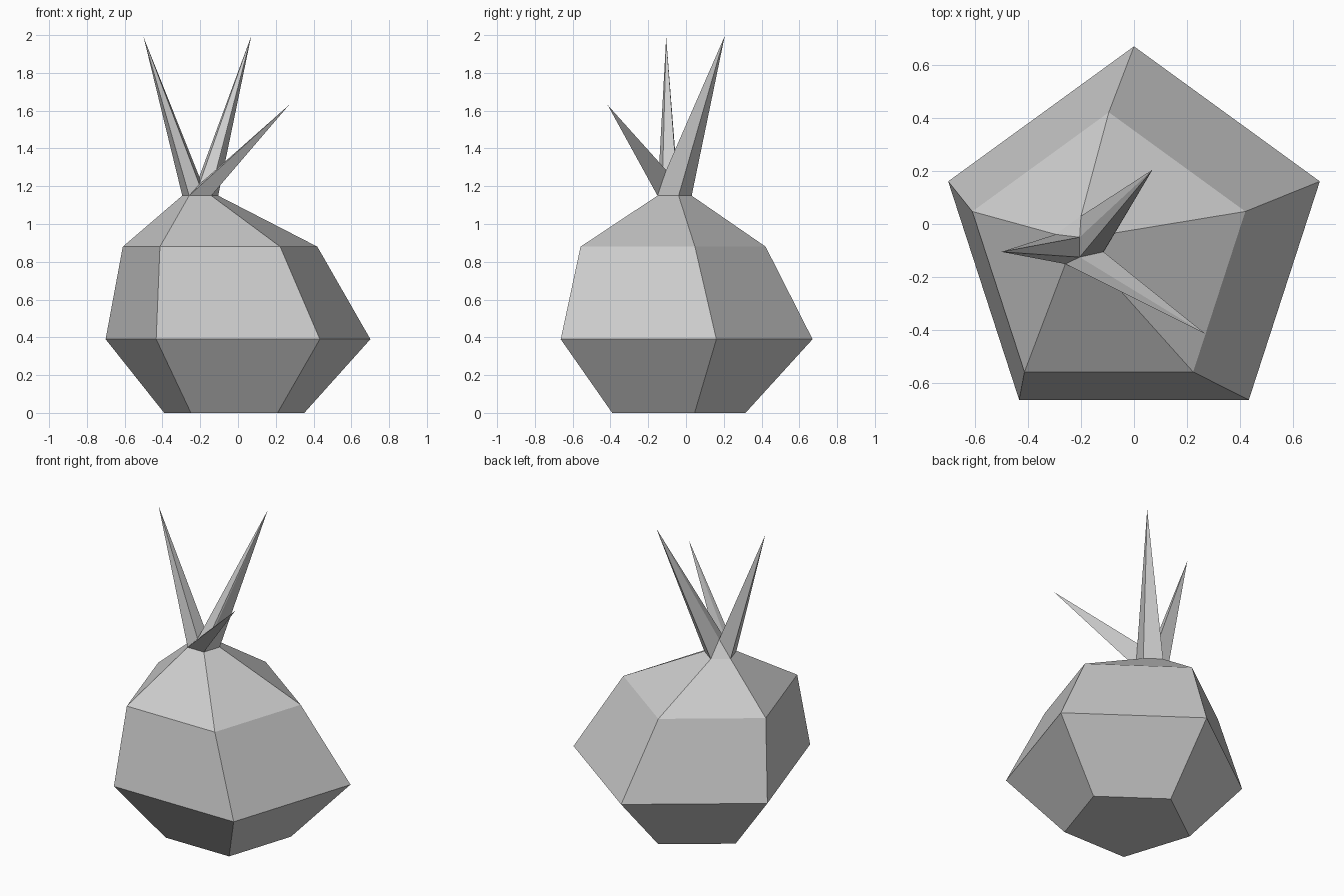
import bpy, bmesh, math

if "Cube" in bpy.data.objects:
    bpy.data.objects.remove(bpy.data.objects["Cube"])


def make_object(name, bm):
    bmesh.ops.recalc_face_normals(bm, faces=bm.faces)
    mesh = bpy.data.meshes.new(name)
    bm.to_mesh(mesh)
    bm.free()
    bpy.context.collection.objects.link(bpy.data.objects.new(name, mesh))


def pentagon(cx, cy, z, r):
    # order: back, left, front left, front right, right
    angles = [math.radians(90 + 72 * i) for i in range(5)]
    return [(cx + r * math.cos(a), cy + r * math.sin(a), z) for a in angles]


# bulb body: stacked five-sided rings drifting to the left
rings = [(-0.02, -0.075, 0.0, 0.39), (0.0, -0.067, 0.39, 0.737),
         (-0.095, -0.12, 0.88, 0.5415), (-0.2, -0.07, 1.15, 0.1)]
bm = bmesh.new()
loops = [[bm.verts.new(p) for p in pentagon(*r)] for r in rings]
for low, high in zip(loops, loops[1:]):
    for i in range(5):
        j = (i + 1) % 5
        bm.faces.new((low[i], low[j], high[j], high[i]))
bm.faces.new(loops[0])
make_object("bulb_body", bm)

# sprout: three leaning spikes sharing the neck ring and raised valley points
bm = bmesh.new()
back, left, front_left, front_right, right = [
    bm.verts.new(p) for p in pentagon(*rings[-1])]
v1 = bm.verts.new((-0.205, -0.05, 1.25))
v2 = bm.verts.new((-0.205, -0.125, 1.21))
v3 = bm.verts.new((-0.115, -0.105, 1.285))
spikes = [
    ((-0.5, -0.105, 1.99), (left, front_left, v2, v1)),
    ((0.07, 0.205, 1.995), (front_right, right, back, v1, v2, v3)),
    ((0.27, -0.415, 1.63), (front_left, front_right, v3, v2)),
]
for tip, base in spikes:
    t = bm.verts.new(tip)
    for a, b in zip(base, base[1:] + base[:1]):
        bm.faces.new((a, b, t))
bm.faces.new((back, left, v1))
make_object("sprout_spikes", bm)
